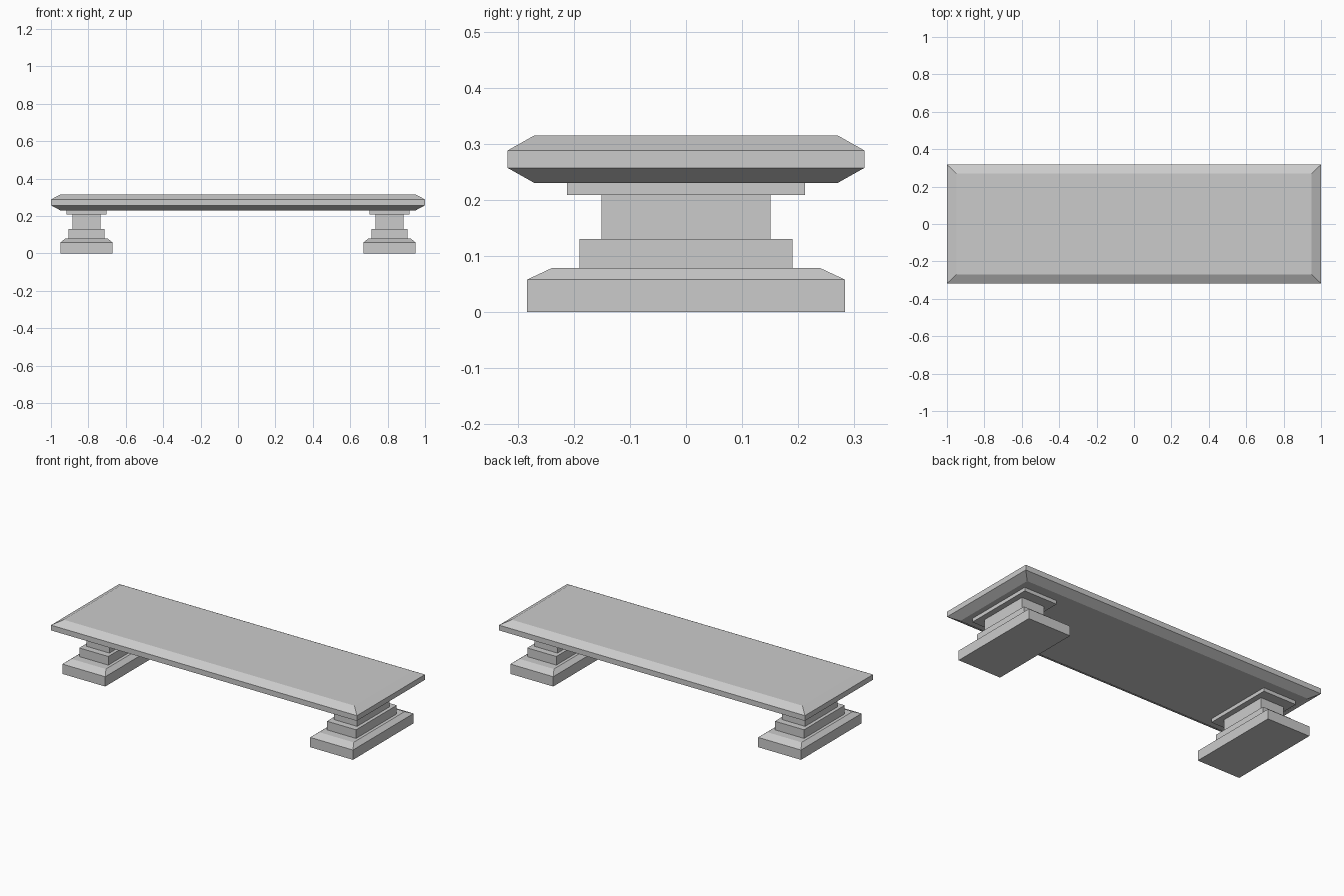
import bpy
import bmesh

cube = bpy.data.objects.get("Cube")
if cube:
    bpy.data.objects.remove(cube, do_unlink=True)

stone = bpy.data.materials.new("grey stone")
stone.use_nodes = True
GREY = (0.6, 0.6, 0.6, 1)
stone.diffuse_color = GREY
stone.node_tree.nodes["Principled BSDF"].inputs["Base Color"].default_value = GREY


def stacked_block(name, x, levels):
    """Closed block lofted through rectangles (half width, half depth, height)."""
    bm = bmesh.new()
    rings = [[bm.verts.new((sx * w, sy * d, z))
              for sx, sy in ((-1, -1), (1, -1), (1, 1), (-1, 1))]
             for w, d, z in levels]
    bm.faces.new(rings[0][::-1])
    bm.faces.new(rings[-1])
    for low, high in zip(rings, rings[1:]):
        for i in range(4):
            j = (i + 1) % 4
            bm.faces.new((low[i], low[j], high[j], high[i]))
    mesh = bpy.data.meshes.new(name)
    bm.to_mesh(mesh)
    bm.free()
    mesh.materials.append(stone)
    obj = bpy.data.objects.new(name, mesh)
    obj.location.x = x
    bpy.context.collection.objects.link(obj)
    return obj


# Seat slab, chamfered above and below
stacked_block("seat", 0, [(0.95, 0.27, 0.23), (1, 0.318, 0.257),
                          (1, 0.318, 0.288), (0.95, 0.27, 0.315)])

# Two stepped pedestals
for side, x in (("right", -0.81), ("left", 0.81)):
    stacked_block(side + "_foot", x, [(0.14, 0.283, 0), (0.14, 0.283, 0.058),
                                      (0.113, 0.238, 0.079)])
    stacked_block(side + "_step", x, [(0.095, 0.19, 0.079), (0.095, 0.19, 0.13)])
    stacked_block(side + "_column", x, [(0.075, 0.151, 0.13), (0.075, 0.151, 0.209)])
    stacked_block(side + "_cap", x, [(0.108, 0.212, 0.209), (0.108, 0.212, 0.23)])
